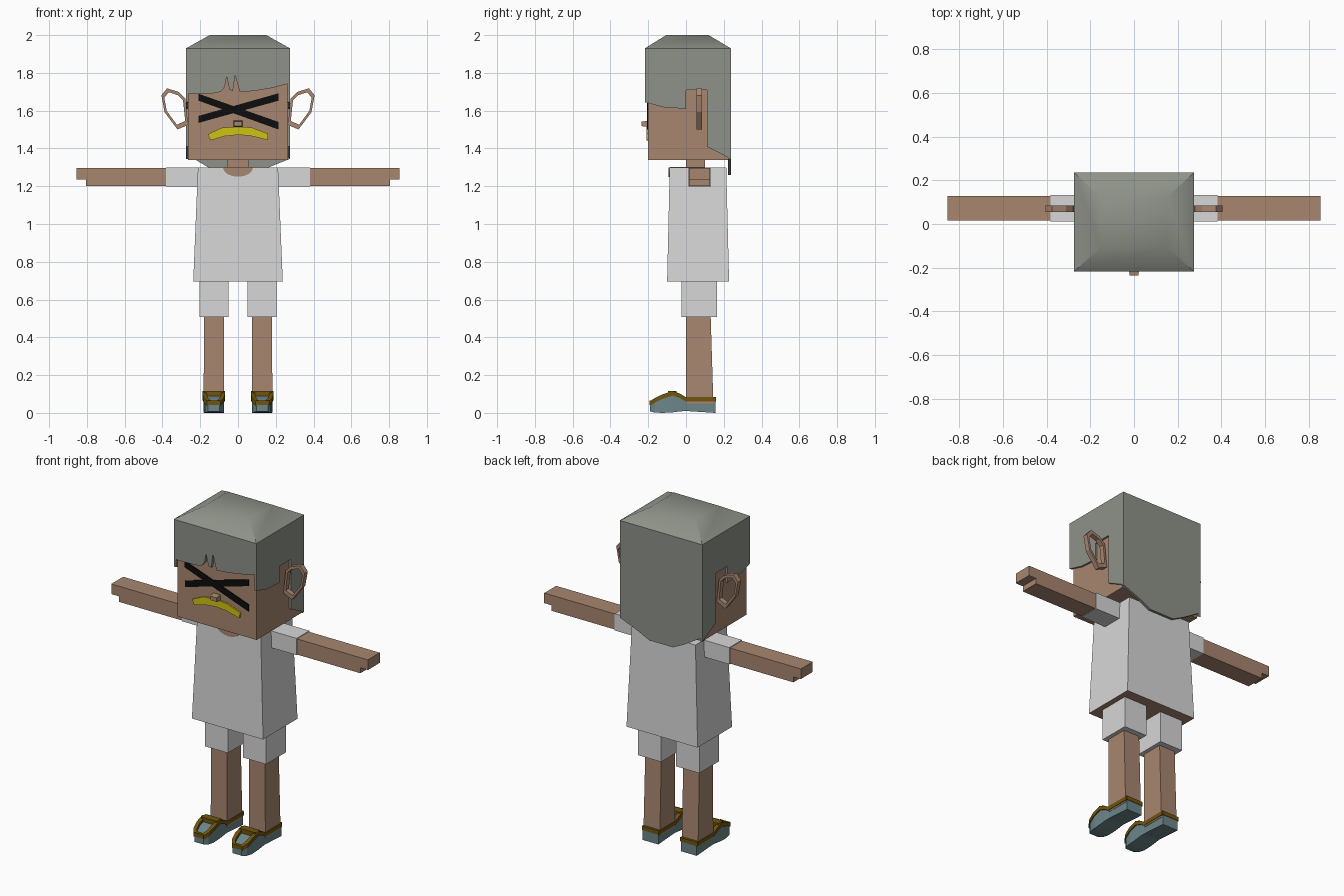
import bpy
import bmesh
import math

cube = bpy.data.objects.get("Cube")
if cube:
    bpy.data.objects.remove(cube, do_unlink=True)


def material(name, r, g, b):
    m = bpy.data.materials.new(name)
    m.use_nodes = True
    m.diffuse_color = (r, g, b, 1)
    m.node_tree.nodes["Principled BSDF"].inputs["Base Color"].default_value = (r, g, b, 1)
    return m


SKIN = material("skin", 0.39, 0.24, 0.16)
HAIR = material("grey_hair", 0.27, 0.29, 0.25)
CLOTH = material("white_cloth", 0.68, 0.68, 0.68)
SOLE = material("blue_grey_shoe", 0.15, 0.24, 0.25)
TRIM = material("brown_gold_trim", 0.16, 0.09, 0.004)
BLACK = material("black", 0.004, 0.004, 0.004)
YELLOW = material("yellow", 0.62, 0.54, 0.008)


def loft(name, rings, mat, loop=False, smooth=None):
    """Skin a row of equal-sized rings, capped unless it loops."""
    bm = bmesh.new()
    rows = [[bm.verts.new(p) for p in ring] for ring in rings]
    n = len(rows[0])
    pairs = list(zip(rows, rows[1:]))
    if loop:
        pairs.append((rows[-1], rows[0]))
    else:
        bm.faces.new(rows[0])
        bm.faces.new(rows[-1])
    for a, b in pairs:
        for i in range(n):
            j = (i + 1) % n
            bm.faces.new((a[i], a[j], b[j], b[i]))
    bmesh.ops.recalc_face_normals(bm, faces=bm.faces)
    mesh = bpy.data.meshes.new(name)
    bm.to_mesh(mesh)
    bm.free()
    mesh.materials.append(mat)
    ob = bpy.data.objects.new(name, mesh)
    bpy.context.collection.objects.link(ob)
    if smooth:
        bpy.ops.object.select_all(action='DESELECT')
        ob.select_set(True)
        bpy.context.view_layer.objects.active = ob
        bpy.ops.object.shade_smooth_by_angle(angle=math.radians(smooth))
    return ob


def rect(x0, x1, y0, y1, z):
    return [(x0, y0, z), (x1, y0, z), (x1, y1, z), (x0, y1, z)]


def box(name, x0, x1, y0, y1, z0, z1, mat):
    return loft(name, [rect(x0, x1, y0, y1, z0), rect(x0, x1, y0, y1, z1)], mat)


def front_plate(name, outline, y0, y1, mat):
    return loft(name, [[(x, y, z) for x, z in outline] for y in (y0, y1)], mat)


def side_plate(name, outline, x0, x1, mat):
    return loft(name, [[(x, y, z) for y, z in outline] for x in (x0, x1)], mat)


# Head, neck and nose
box("head", -0.264, 0.264, -0.2, 0.222, 1.34, 1.92, SKIN)
box("neck", -0.055, 0.055, 0, 0.1, 1.2, 1.35, SKIN)
loft("nose", [[(x, y, z) for x, z in ((-w, 1.53 - h), (w, 1.53 - h), (w, 1.53 + h), (-w, 1.53 + h))]
              for y, w, h in ((-0.19, 0.026, 0.018), (-0.235, 0.02, 0.012))], SKIN)

# Crossed black bars over the eyes
front_plate("eye_bar_falling", [(-0.21, 1.69), (0.215, 1.54), (0.215, 1.5), (-0.21, 1.653)],
            -0.207, -0.199, BLACK)
front_plate("eye_bar_rising", [(-0.21, 1.572), (0.215, 1.692), (0.215, 1.653), (-0.21, 1.535)],
            -0.206, -0.199, BLACK)

# Arched mouth
front_plate("mouth", [(-0.16, 1.475), (-0.085, 1.51), (0.0, 1.516), (0.075, 1.51), (0.16, 1.478),
                      (0.155, 1.445), (0.065, 1.467), (0, 1.472), (-0.07, 1.465), (-0.145, 1.443)],
            -0.209, -0.199, YELLOW)

# Hair: bevelled cap, fringe, side panels and long back panel
HX, HF, HB = 0.275, -0.218, 0.237
loft("hair_cap", [rect(-HX, HX, HF, HB, 1.88), rect(-HX, HX, HF, HB, 1.93),
                  rect(-0.15, 0.15, -0.105, 0.12, 2.0)], HAIR, smooth=40)
front_plate("hair_fringe", [(-HX, 1.9), (-HX, 1.69), (-0.13, 1.692), (-0.09, 1.7), (-0.07, 1.725),
                            (-0.06, 1.78), (-0.045, 1.71), (-0.027, 1.705), (-0.015, 1.788),
                            (0.01, 1.698), (0.09, 1.705), (0.18, 1.72), (HX, 1.745), (HX, 1.9)],
            HF, -0.198, HAIR)
front_plate("hair_back", [(-HX, 1.9), (-HX, 1.37), (-0.15, 1.295), (-0.08, 1.26),
                          (0.08, 1.26), (0.15, 1.295), (HX, 1.345), (HX, 1.9)],
            0.222, HB, HAIR)
side_outline = [(HF, 1.9), (HF, 1.645), (-0.12, 1.618), (0, 1.61), (0, 1.71),
                (0.11, 1.71), (0.11, 1.41), (HB, 1.345), (HB, 1.9)]

# Shirt, with the skin seen from underneath
shirt = loft("shirt", [rect(-0.237, 0.237, -0.1, 0.228, 0.695),
                       rect(-0.212, 0.212, -0.086, 0.213, 1.3)], CLOTH)
shirt.data.materials.append(SKIN)
for f in shirt.data.polygons:
    if f.normal.z < -0.9:
        f.material_index = 1

# Round neckline
arc = [(0.08 * math.cos(a), 1.3 - 0.05 * math.sin(a))
       for a in (math.pi * i / 8 for i in range(9))]
front_plate("neckline", arc, -0.092, -0.083, SKIN)
box("neckline_top", -0.08, 0.08, -0.086, 0.1, 1.296, 1.303, SKIN)

# Ear ring path, as x and z
EAR = [(0.285, 1.66), (0.315, 1.69), (0.371, 1.708), (0.398, 1.675),
       (0.383, 1.595), (0.322, 1.513), (0.272, 1.535)]
EAR_MID = (0.335, 1.62)

# Shoe cross-sections: y, half width, sole bottom, sole top
SHOE = [(-0.19, 0.03, 0.008, 0.045), (-0.165, 0.046, 0.002, 0.06), (-0.125, 0.053, 0, 0.08),
        (-0.07, 0.054, 0.003, 0.098), (-0.03, 0.054, 0.008, 0.083),
        (0, 0.052, 0.01, 0.065), (0.155, 0.052, 0, 0.065)]

for side, s in (("left", 1), ("right", -1)):
    def span(a, b):
        return (s * a, s * b)

    side_plate("hair_side_" + side, side_outline, *span(0.262, HX), HAIR)

    # Ear hoop
    rings = []
    for x, z in EAR:
        dx, dz = x - EAR_MID[0], z - EAR_MID[1]
        rings.append([(s * (EAR_MID[0] + dx * k), y, EAR_MID[1] + dz * k)
                      for k, y in ((0.88, 0.055), (1.12, 0.055), (1.12, 0.085), (0.88, 0.085))])
    loft("ear_" + side, rings, SKIN, loop=True)

    # Sleeve, arm and hand with its stepped tip
    box("sleeve_" + side, *span(0.2, 0.382), 0.012, 0.133, 1.199, 1.3, CLOTH)
    arm = [(0.37, 1.296), (0.855, 1.296), (0.855, 1.235), (0.805, 1.235),
           (0.805, 1.202), (0.37, 1.202)]
    front_plate("arm_" + side, [(s * x, z) for x, z in arm], 0.015, 0.128, SKIN)

    # Shorts and leg
    box("shorts_" + side, *span(0.05, 0.204), -0.025, 0.165, 0.508, 0.72, CLOTH)
    loft("leg_" + side, [rect(*span(0.073, 0.182), 0, 0.145, 0.05),
                         rect(*span(0.073, 0.18), 0, 0.13, 0.53)], SKIN)

    # Shoe body
    cx = s * 0.128
    loft("shoe_" + side, [[(cx - w, y, lo), (cx + w, y, lo), (cx + w, y, hi), (cx - w, y, hi)]
                          for y, w, lo, hi in SHOE], SOLE)

    # Trim rails along both edges of the shoe
    for rail, e in (("outer", s), ("inner", -s)):
        loft(f"shoe_trim_{rail}_{side}",
             [[(cx + e * (w + d), y, hi + h) for d, h in
               ((0.006, -0.006), (0.006, 0.018), (-0.016, 0.018), (-0.016, -0.006))]
              for y, w, lo, hi in SHOE], TRIM)

    # Toe, strap and heel bars
    for bar, y0, y1, z0, z1, w in (("toe", -0.192, -0.172, 0.042, 0.066, 0.034),
                                   ("strap", -0.095, -0.05, 0.09, 0.116, 0.052),
                                   ("heel", 0.14, 0.158, 0.06, 0.084, 0.055)):
        box(f"shoe_{bar}_{side}", cx - w, cx + w, y0, y1, z0, z1, TRIM)
